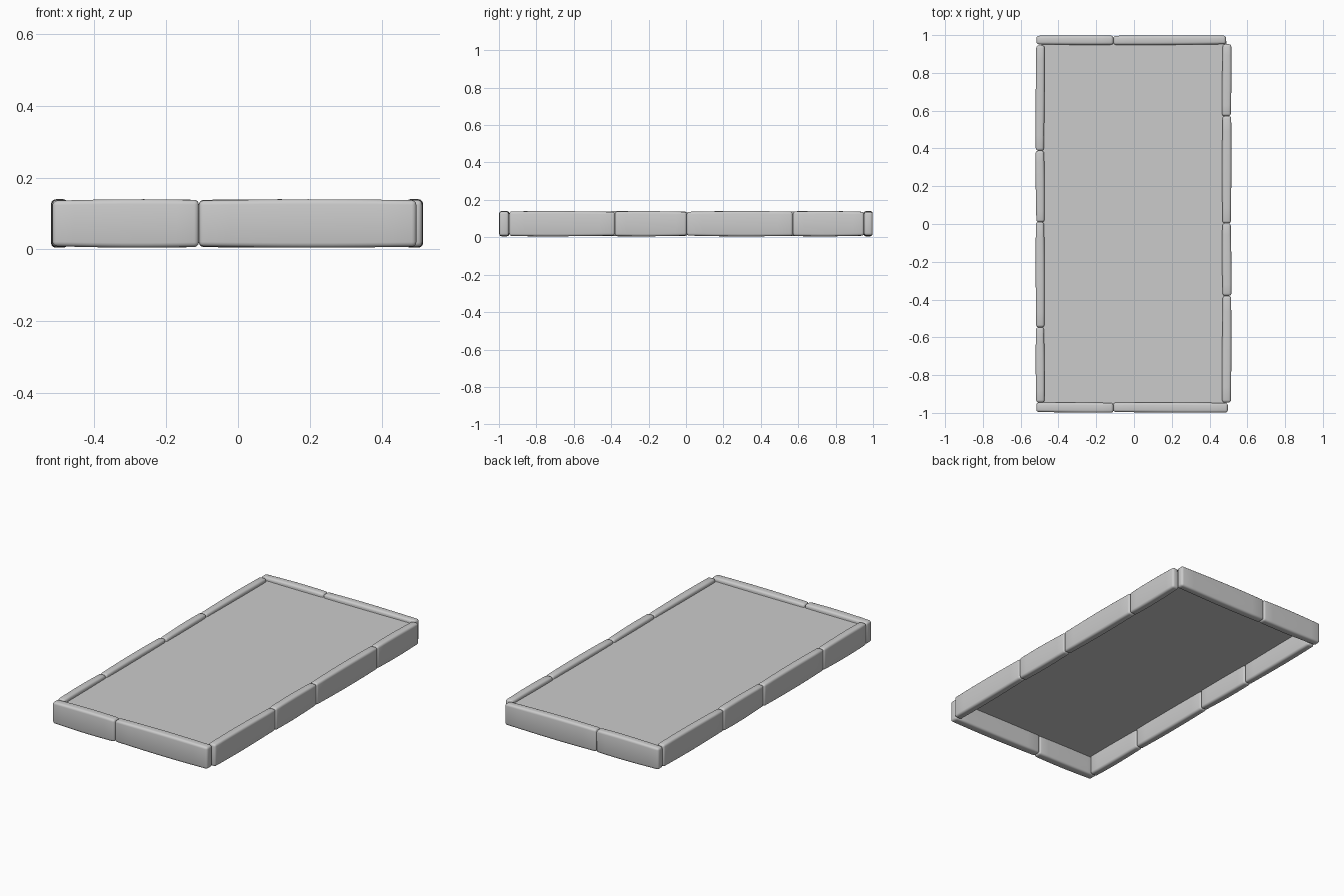
import bpy, bmesh, math, random
from mathutils import Vector

random.seed(4)
cube = bpy.data.objects.get("Cube")
if cube:
    bpy.data.objects.remove(cube, do_unlink=True)


def make_material(name, value):
    mat = bpy.data.materials.new(name)
    mat.use_nodes = True
    mat.diffuse_color = (value, value, value, 1)
    mat.node_tree.nodes["Principled BSDF"].inputs["Base Color"].default_value = (value, value, value, 1)
    return mat


grey = make_material("stone grey", 0.6)


def add_mesh(name, bm):
    mesh = bpy.data.meshes.new(name)
    bm.to_mesh(mesh)
    bm.free()
    mesh.materials.append(grey)
    obj = bpy.data.objects.new(name, mesh)
    bpy.context.collection.objects.link(obj)
    return obj


# Rounded curb stone with a gentle bulge along its length
def stone(name, x, y, z=(0.007, 0.138)):
    low, high = Vector((x[0], y[0], z[0])), Vector((x[1], y[1], z[1]))
    mid, size = (low + high) / 2, high - low
    along = 0 if size.x > size.y else 1
    across = 1 - along
    bm = bmesh.new()
    bmesh.ops.create_cube(bm, size=1)
    for v in bm.verts:
        v.co = Vector(c * s for c, s in zip(v.co, size))
    bmesh.ops.bevel(bm, geom=bm.edges[:], offset=0.013, segments=3,
                    profile=0.5, affect='EDGES')
    # Slices give the long faces something to bend with
    for i in range(1, 8):
        point, normal = Vector(), Vector()
        point[along] = (i / 8 - 0.5) * (size[along] - 0.03)
        normal[along] = 1
        bmesh.ops.bisect_plane(bm, geom=bm.verts[:] + bm.edges[:] + bm.faces[:],
                               plane_co=point, plane_no=normal)
    phase = random.uniform(-0.5, 0.5)
    lean = random.uniform(-0.004, 0.004)
    for v in bm.verts:
        t = v.co[along] / size[along]
        wave = math.cos(math.pi * t + phase)
        v.co.z *= 0.98 + 0.05 * wave
        v.co[across] *= 0.95 + 0.07 * wave
        v.co[across] += lean * t
        v.co += mid
    obj = add_mesh(name, bm)
    bpy.context.view_layer.objects.active = obj
    obj.select_set(True)
    bpy.ops.object.shade_smooth_by_angle(angle=math.radians(40))
    obj.select_set(False)


# Short ends: two stones each
ends = {"front": ((-0.998, -0.945), 0.497), "back": ((0.949, 0.998), 0.487)}
for side, (y, end) in ends.items():
    stone(side + "_stone_short", (-0.517, -0.109), y)
    stone(side + "_stone_long", (-0.109, end), y)

# Long sides: four stones each
sides = {"right": ((-0.52, -0.474), (-0.945, -0.547, 0.01, 0.388, 0.945)),
         "left": ((0.467, 0.515), (-0.945, -0.38, 0.004, 0.571, 0.952))}
for side, (x, joints) in sides.items():
    for i, y in enumerate(zip(joints, joints[1:])):
        stone(f"{side}_stone_{i + 1}", x, y)

# Flat bed between the stones
bm = bmesh.new()
bmesh.ops.create_grid(bm, x_segments=1, y_segments=1, size=1)
for v in bm.verts:
    v.co = (v.co.x * 0.49, v.co.y * 0.97, 0.118)
add_mesh("bed", bm)
